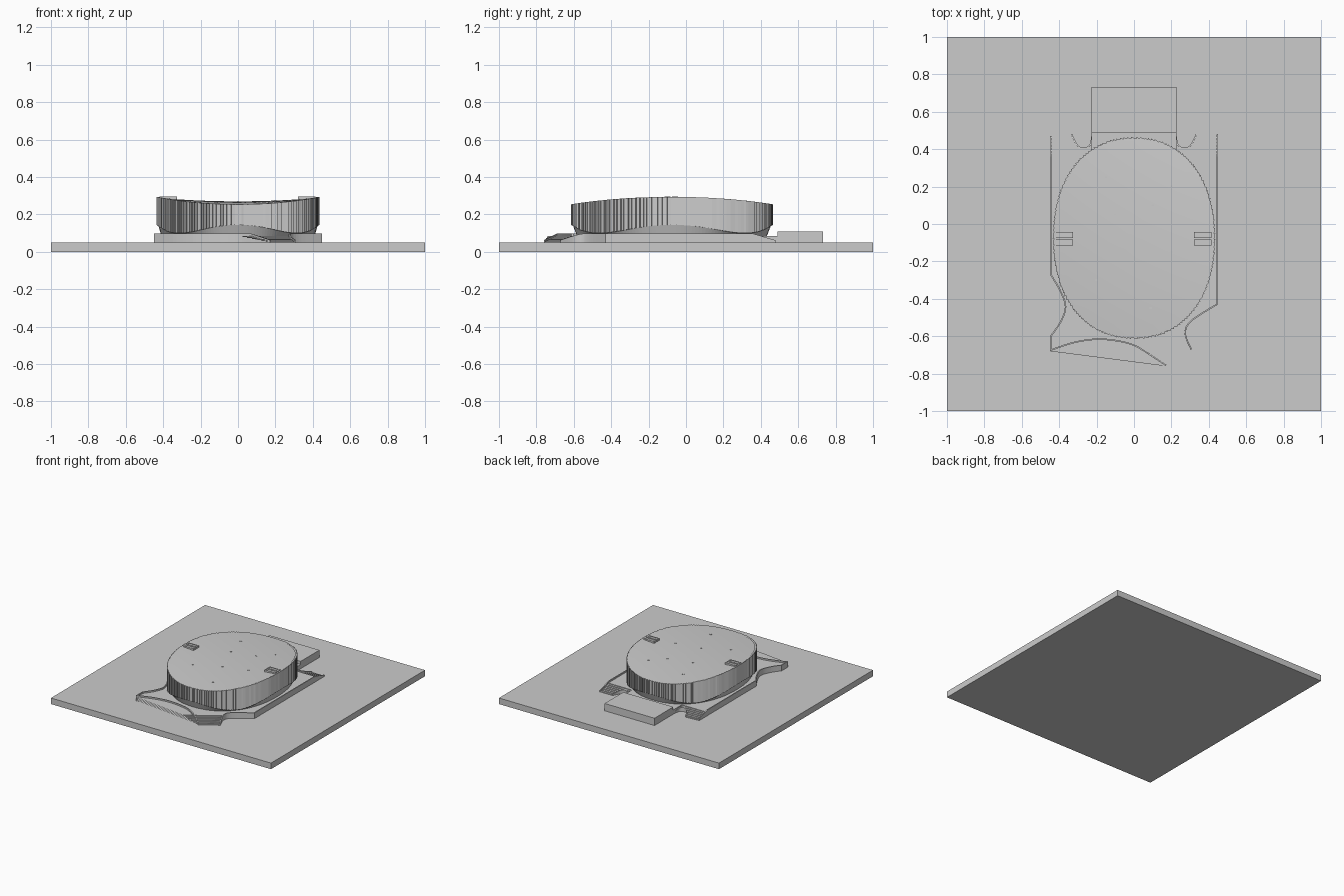
import bpy, bmesh, math, random
from mathutils import Vector

if "Cube" in bpy.data.objects:
    bpy.data.objects.remove(bpy.data.objects["Cube"])

random.seed(4)
CY, A, B = -0.075, 0.435, 0.54      # arena centre and half axes
BASE, DECK = 0.05, 0.085


def finish(name, bm, recalc=True):
    if recalc:
        bmesh.ops.recalc_face_normals(bm, faces=bm.faces[:])
    me = bpy.data.meshes.new(name)
    bm.to_mesh(me)
    bm.free()
    ob = bpy.data.objects.new(name, me)
    bpy.context.collection.objects.link(ob)
    return ob


def add_box(bm, x0, x1, y0, y1, z0, z1):
    vs = bmesh.ops.create_cube(bm, size=1)["verts"]
    for v in vs:
        v.co = Vector(((x0 + x1) / 2 + v.co.x * (x1 - x0),
                       (y0 + y1) / 2 + v.co.y * (y1 - y0),
                       (z0 + z1) / 2 + v.co.z * (z1 - z0)))


def box(name, *dims):
    bm = bmesh.new()
    add_box(bm, *dims)
    return finish(name, bm)


def smooth(pts, n=8):
    """Catmull-Rom curve through the points."""
    p = [Vector(q) for q in [pts[0]] + pts + [pts[-1]]]
    out = []
    for i in range(1, len(p) - 2):
        for k in range(n):
            t = k / n
            out.append(0.5 * (2 * p[i] + (p[i + 1] - p[i - 1]) * t
                       + (2 * p[i - 1] - 5 * p[i] + 4 * p[i + 1] - p[i + 2]) * t * t
                       + (3 * p[i] - p[i - 1] - 3 * p[i + 1] + p[i + 2]) * t ** 3))
    return out + [p[-1]]


def oval(t, s=1.0):
    c, d = math.cos(t), math.sin(t)
    e = 2 / 2.2
    return (s * A * math.copysign(abs(c) ** e, c),
            CY + s * B * math.copysign(abs(d) ** e, d))


def roof_z(x, y):
    return 0.27 + 0.02 * (x / A) ** 2 - 0.02 * ((y - CY) / B) ** 2


def hem_z(t):
    return 0.122 + 0.022 * math.cos(4 * t)


def loft(bm, rings):
    vr = [[bm.verts.new(p) for p in r] for r in rings]
    n = len(vr[0])
    for a, b in zip(vr, vr[1:]):
        for i in range(n):
            j = (i + 1) % n
            bm.faces.new((a[i], a[j], b[j], b[i]))
    return vr


# Ground slab and rear block
box("ground_slab", -1, 1, -1, 1, 0, BASE)
box("rear_block", -0.227, 0.227, 0.49, 0.733, BASE, 0.11)
box("rear_link", -0.227, 0.227, 0.3, 0.49, BASE, DECK)

# Deck outline, split into the walled edges between the stairs
west = [Vector(p) for p in ((-0.45, 0.47), (-0.45, 0.36))]
west += smooth([(-0.45, -0.27), (-0.40, -0.355), (-0.37, -0.44), (-0.395, -0.52), (-0.45, -0.6)])
west += smooth([(-0.45, -0.68), (-0.31, -0.635), (-0.17, -0.62), (-0.02, -0.645), (0.08, -0.70), (0.17, -0.76)])
east = smooth([(0.31, -0.67), (0.278, -0.585), (0.31, -0.52), (0.45, -0.43)])
east += [Vector(p) for p in ((0.45, 0.36), (0.45, 0.48))]
notch = smooth([(0.33, 0.48), (0.302, 0.425), (0.27, 0.408), (0.238, 0.425), (0.227, 0.48)])
notch_left = [Vector((-p.x, p.y)) for p in reversed(notch)]
outline = west + east + notch + notch_left

# Deck with stairs: stacked slabs, each cut further back at the stairs
SE = Vector((0.54, -0.84, 0)).normalized()
STEPS = 7
bm = bmesh.new()
for i in range(STEPS):
    layer = bmesh.new()
    z0 = BASE + (DECK - BASE) * i / STEPS
    z1 = BASE + (DECK - BASE) * (i + 1) / STEPS
    f = layer.faces.new([layer.verts.new((p.x, p.y, z0)) for p in outline])
    bmesh.ops.triangulate(layer, faces=[f])
    t = i / STEPS
    for co, no in ((SE * (0.735 - 0.115 * t), SE), (Vector((0, 0.481 - 0.12 * t, 0)), Vector((0, 1, 0)))):
        geom = layer.verts[:] + layer.edges[:] + layer.faces[:]
        bmesh.ops.bisect_plane(layer, geom=geom, plane_co=co, plane_no=no, clear_outer=True)
    r = bmesh.ops.extrude_face_region(layer, geom=layer.faces[:])
    for v in r["geom"]:
        if isinstance(v, bmesh.types.BMVert):
            v.co.z = z1
    me = bpy.data.meshes.new("layer")
    layer.to_mesh(me)
    layer.free()
    bm.from_mesh(me)
    bpy.data.meshes.remove(me)
finish("deck_and_stairs", bm)


# Parapets following the deck edge and sloping down beside the stairs
def deck_z(p):
    a = (p.to_3d().dot(SE) - 0.62) / 0.115
    b = (p.y - 0.36) / 0.12
    return DECK - (DECK - BASE) * min(1, max(0, a, b))


bm = bmesh.new()
for path in (west, east, notch, notch_left):
    rows = []
    for i, p in enumerate(path):
        d = (path[min(i + 1, len(path) - 1)] - path[max(i - 1, 0)]).normalized()
        q = p + Vector((-d.y, d.x)) * 0.008
        z = deck_z(p) + 0.012
        rows.append([bm.verts.new(c) for c in ((p.x, p.y, BASE), (p.x, p.y, z), (q.x, q.y, z), (q.x, q.y, BASE))])
    for a, b in zip(rows, rows[1:]):
        for k in range(4):
            bm.faces.new((a[k], a[(k + 1) % 4], b[(k + 1) % 4], b[k]))
    bm.faces.new(rows[0])
    bm.faces.new(rows[-1])
finish("parapets", bm)

# Flared skirt wall under the facade
N = 180
ang = [2 * math.pi * i / N for i in range(N)]
bm = bmesh.new()
loft(bm, [[(*oval(t, 0.92), BASE) for t in ang],
          [(*oval(t, 0.94), DECK) for t in ang],
          [(*oval(t, 0.985), hem_z(t) + 0.004) for t in ang]])
skirt = finish("skirt_wall", bm)

# Facade of overlapping louvre panels with an undulating hem
cuts = [2 * math.pi * (i + random.uniform(-0.25, 0.25)) / 150 for i in range(150)]
saw = []
for i, t in enumerate(cuts):
    nxt = cuts[i + 1] if i < 149 else cuts[0] + 2 * math.pi
    saw += [(t, 0.985), (nxt - 0.002, 1.0)]
bm = bmesh.new()
rings = []
for inner, top in ((0.96, 0), (None, 0), (None, 1), (0.96, 1)):
    ring = []
    for t, s in saw:
        x, y = oval(t, inner or s)
        ring.append((x, y, roof_z(x, y) + 0.004 if top else hem_z(t)))
    rings.append(ring)
loft(bm, rings)
finish("facade_louvres", bm)

# Saddle-shaped roof
bm = bmesh.new()
rings = []
for k in range(1, 11):
    ring = [oval(t, 0.98 * k / 10) for t in ang[::2]]
    rings.append([(x, y, roof_z(x, y)) for x, y in ring])
vr = loft(bm, rings)
c = bm.verts.new((0, CY, roof_z(0, CY)))
for i in range(len(vr[0])):
    bm.faces.new((c, vr[0][i], vr[0][(i + 1) % len(vr[0])]))
for f in bm.faces:
    f.normal_update()
    if f.normal.z < 0:
        f.normal_flip()
    f.smooth = True
finish("roof", bm, recalc=False)

# Framed roof plant units near both sides
bm = bmesh.new()
for x0, x1 in ((-0.42, -0.325), (0.32, 0.415)):
    for y in (-0.06, -0.098):
        z0, z1 = 0.275, 0.297
        add_box(bm, x0, x1, y - 0.016, y - 0.010, z0, z1)
        add_box(bm, x0, x1, y + 0.010, y + 0.016, z0, z1)
        add_box(bm, x0, x0 + 0.008, y - 0.010, y + 0.010, z0, z1)
        add_box(bm, x1 - 0.008, x1, y - 0.010, y + 0.010, z0, z1)
        add_box(bm, x0 + 0.008, x1 - 0.008, y - 0.010, y + 0.010, z0, z1 - 0.003)
finish("roof_units", bm)

# Small roof vents
bm = bmesh.new()
for x, y in ((0.09, -0.45), (0.1, 0.1), (-0.1, 0.05), (0.0, -0.2), (-0.2, -0.3), (0.2, -0.15), (-0.15, 0.25), (0.2, 0.2)):
    z = roof_z(x, y)
    add_box(bm, x - 0.006, x + 0.006, y - 0.005, y + 0.005, z - 0.004, z + 0.003)
finish("roof_vents", bm)
